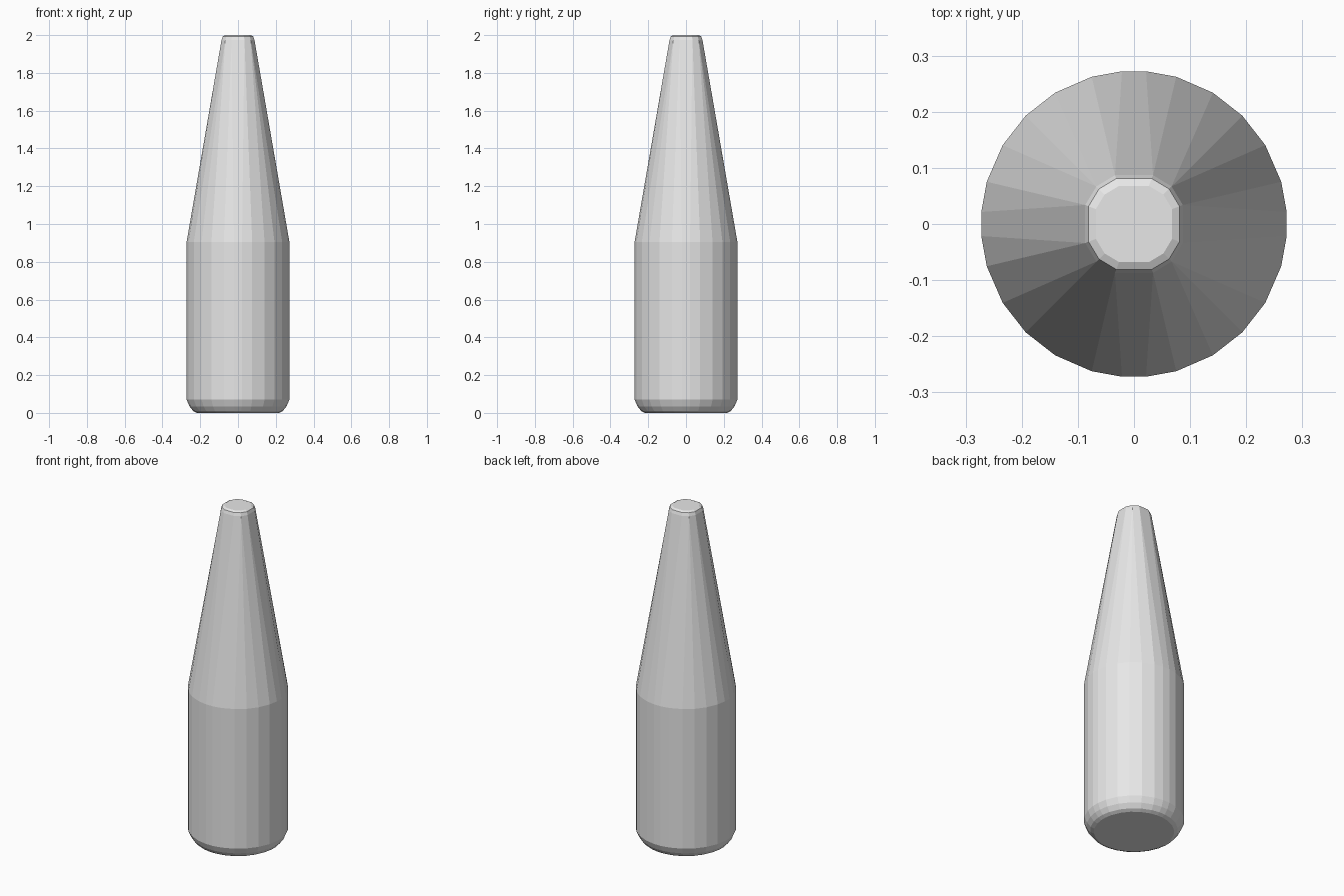
import bpy
import bmesh
from math import sin, cos, radians

cube = bpy.data.objects.get("Cube")
if cube:
    bpy.data.objects.remove(cube, do_unlink=True)

grey = bpy.data.materials.new("plain grey")
grey.use_nodes = True
grey.diffuse_color = (0.8, 0.8, 0.8, 1)
grey.node_tree.nodes["Principled BSDF"].inputs["Base Color"].default_value = (0.8, 0.8, 0.8, 1)

# One quarter of the body outline, and of the coarser mouth outline it tapers to
body_quarter = [(cos(radians(a)), sin(radians(a))) for a in (4.5, 16, 31, 45, 59, 74, 85.5)]
low, mid, high = (1, 0.39), (0.77, 0.77), (0.39, 1)
mouth_quarter = [low, low, mid, mid, mid, high, high]


def full_outline(quarter):
    """Turn a quarter outline through four right angles."""
    points = []
    for turn in range(4):
        points += quarter
        quarter = [(-y, x) for x, y in quarter]
    return points


body = full_outline(body_quarter)
mouth = full_outline(mouth_quarter)

# Outline, radius and height of each ring, from the base to the mouth
rings = [
    (body, 0.218, 0), (body, 0.238, 0.010), (body, 0.258, 0.035), (body, 0.273, 0.070),
    (body, 0.273, 0.905),
    (mouth, 0.087, 1.975), (mouth, 0.081, 1.993), (mouth, 0.068, 2),
]

# Bottle skin
bm = bmesh.new()
loops = [[bm.verts.new((x * r, y * r, z)) for x, y in outline] for outline, r, z in rings]
for lower, upper in zip(loops, loops[1:]):
    for i in range(len(body)):
        j = (i + 1) % len(body)
        bm.faces.new((lower[i], lower[j], upper[j], upper[i]))

# Base and closed mouth
bm.faces.new(loops[0][::-1])
bm.faces.new(loops[-1])
bmesh.ops.remove_doubles(bm, verts=bm.verts, dist=0.0005)
bmesh.ops.recalc_face_normals(bm, faces=bm.faces)

mesh = bpy.data.meshes.new("bottle")
bm.to_mesh(mesh)
bm.free()
mesh.materials.append(grey)
bottle = bpy.data.objects.new("bottle", mesh)
bpy.context.collection.objects.link(bottle)
